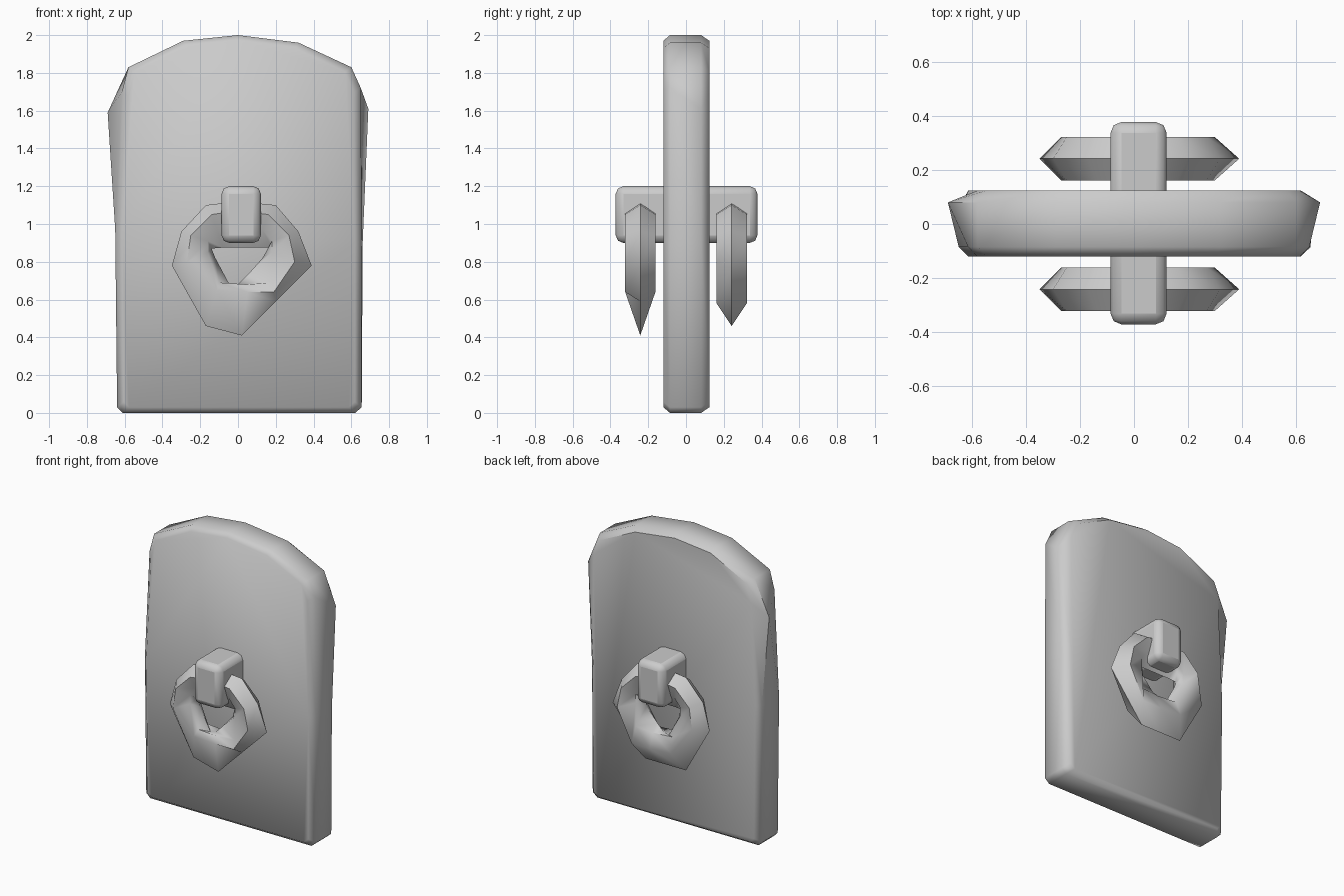
import bpy, bmesh, math

if "Cube" in bpy.data.objects:
    bpy.data.objects.remove(bpy.data.objects["Cube"])


def loft(name, loops, close=False, angle=50):
    """Skin a series of (y, [(x, z), ...]) loops; close joins last to first, otherwise cap."""
    bm = bmesh.new()
    rows = [[bm.verts.new((x, y, z)) for x, z in pts] for y, pts in loops]
    n = len(rows[0])
    pairs = list(zip(rows, rows[1:]))
    if close:
        pairs.append((rows[-1], rows[0]))
    else:
        bm.faces.new(rows[0])
        bm.faces.new(rows[-1])
    for a, b in pairs:
        for i in range(n):
            j = (i + 1) % n
            bm.faces.new((a[i], a[j], b[j], b[i]))
    bmesh.ops.recalc_face_normals(bm, faces=bm.faces)
    me = bpy.data.meshes.new(name)
    bm.to_mesh(me)
    bm.free()
    ob = bpy.data.objects.new(name, me)
    bpy.context.collection.objects.link(ob)
    smooth(ob, angle)
    return ob


def smooth(ob, angle):
    bpy.ops.object.select_all(action='DESELECT')
    ob.select_set(True)
    bpy.context.view_layer.objects.active = ob
    bpy.ops.object.shade_smooth_by_angle(angle=math.radians(angle))


# Arched door slab, with the chipped corners flaring out towards the back
arch = [(-.58, 1.83), (-.29, 1.97), (0, 2), (.32, 1.96), (.60, 1.83)]
foot = [(.655, .03), (.62, 0), (-.61, 0), (-.64, .03)]
front = foot + [(-.65, .97), (-.615, 1.70)] + arch + [(.65, 1.72), (.655, .90)]
back = foot + [(-.635, .97), (-.69, 1.59)] + arch + [(.69, 1.61), (.66, .90)]


def inset(pts):
    return [(x * .945, 1 + (z - 1) * .97) for x, z in pts]


loft("door_slab", [(-.12, inset(front)), (-.085, front), (.08, back), (.124, inset(front))])

# Ring handles: outer ridge, flat crests and the angular inner opening
crest = [(.05, .64), (-.11, .65), (-.27, .80), (-.25, .94), (-.14, 1.05),
         (0, 1.07), (.16, 1.05), (.27, .94), (.30, .80), (.19, .64)]
inner = [(.05, .68), (-.10, .69), (-.16, .85), (-.16, .91), (-.11, .97),
         (.01, .98), (.13, .97), (.18, .91), (.18, .85), (.18, .69)]
core = [(.0, .68), (-.04, .67), (-.12, .82), (-.14, .87), (-.08, .875),
        (.01, .875), (.10, .875), (.18, .875), (.13, .82), (.05, .73)]
sides = [(-.17, .46), (-.35, .78), (-.30, .96), (-.17, 1.10),
         (0, 1.12), (.20, 1.10), (.32, .96), (.39, .78)]
for name, s, low in (("front_ring", -1, [(.02, .41), (.20, .59)]),
                     ("back_ring", 1, [(0, .46), (.14, .46)])):
    outer = [low[0]] + sides + [low[1]]
    y = s * .242
    drop = 0 if s < 0 else .06
    rim = [(x, z - (drop if z < .7 else 0)) for x, z in crest]
    loft(name, [(y, outer), (y - .08, rim), (y - .05, inner), (y, core),
                (y + .05, inner), (y + .08, rim)], close=True, angle=60)

# Rounded block running through the door and holding both rings
bpy.ops.mesh.primitive_cube_add(size=1, location=(.017, .003, 1.05))
block = bpy.context.object
block.name = "ring_mount"
block.scale = (.208, .75, .30)
bpy.ops.object.transform_apply(location=False, rotation=False, scale=True)
mod = block.modifiers.new("bevel", 'BEVEL')
mod.width = .04
mod.segments = 2
smooth(block, 50)
